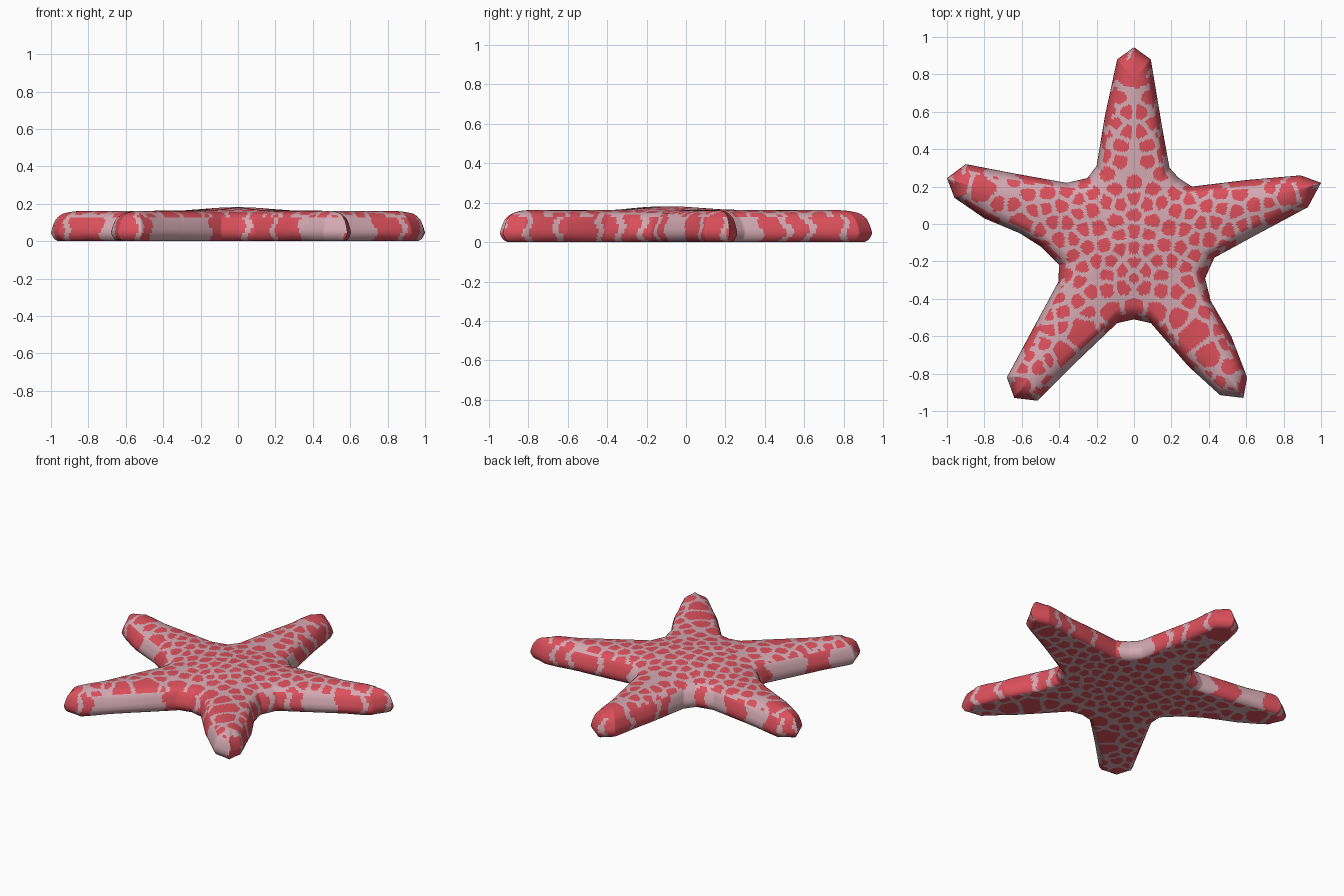
import bpy, bmesh, math, random
from mathutils import Vector, kdtree

if "Cube" in bpy.data.objects:
    bpy.data.objects.remove(bpy.data.objects["Cube"])

random.seed(7)
CENTER = Vector((0.0, -0.08))
# each arm: end of its ridge, then its outline from valley to valley (clockwise)
ARMS = [
    ((0, 0.77), [(-.25, .245), (-.20, .31), (-.155, .58), (-.09, .88), (0, .945),
                 (.09, .88), (.15, .52), (.19, .30), (.24, .245)]),
    ((.82, .165), [(.24, .245), (.31, .20), (.60, .235), (.89, .26), (1.0, .22),
                   (.93, .09), (.65, -.06), (.43, -.18), (.38, -.29)]),
    ((.49, -.79), [(.38, -.29), (.41, -.41), (.52, -.60), (.605, -.82), (.585, -.93),
                   (.46, -.915), (.29, -.76), (.09, -.53), (0, -.51)]),
    ((-.54, -.80), [(0, -.51), (-.09, -.53), (-.30, -.73), (-.515, -.945), (-.64, -.93),
                    (-.68, -.82), (-.54, -.56), (-.405, -.31), (-.40, -.22)]),
    ((-.83, .19), [(-.40, -.22), (-.50, -.12), (-.61, -.05), (-.80, .03), (-.96, .14),
                   (-1.0, .245), (-.90, .32), (-.64, .27), (-.36, .22), (-.25, .245)]),
]
STEP = 0.008
INNER = 24


def material(name, rgb):
    m = bpy.data.materials.new(name)
    m.diffuse_color = (*rgb, 1)
    m.use_nodes = True
    m.node_tree.nodes["Principled BSDF"].inputs["Base Color"].default_value = m.diffuse_color
    return m


def ridge_height(r):
    if r < .25:
        return .182 - .017 * r / .25
    return .165 - .003 * min(1, (r - .25) / .3)


# rays from the ridge lines out to the dense outline
rays = []
arc = 0
for end, pts in ARMS:
    end = Vector(end)
    axis = (end - CENTER).normalized()
    length = (end - CENTER).length
    pts = [Vector(p) for p in pts]
    first = (pts[0] - CENTER).dot(axis)
    last = (pts[-1] - CENTER).dot(axis)
    for a, b in zip(pts, pts[1:]):
        n = max(1, round((b - a).length / STEP))
        for i in range(n):
            p = a.lerp(b, i / n)
            rel = p - CENTER
            valley = first if axis.cross(rel) > 0 else last
            s = (rel.dot(axis) - valley) / (length - valley)
            s = min(1, max(0, s))
            rays.append((p, CENTER + axis * length * s, length * s, arc))
            arc += (b - a).length / n

# spot centres: evenly scattered small spots, mirrored, plus large patches
sites = [Vector((0, y, 0)) for y in (.22, .135, .05, -.04, -.13, -.21, -.29)]
for _ in range(9000):
    p = Vector((random.uniform(0.037, 1.05), random.uniform(-1, 1), 0))
    if all((p - q).length > .071 for q in sites):
        sites.append(p)
sites += [Vector((-p.x, p.y, 0)) for p in sites if p.x > 0]
PATCHES = [((0, .86), .09), ((.95, .2), .06), ((-.95, .23), .06), ((.31, -.60), .06),
           ((-.27, -.60), .06), ((0, -.47), .03), ((.11, -.49), .03), ((-.11, -.49), .03),
           ((-.62, -.88), .03), ((-.60, .0), .03), ((.75, .02), .03), ((-.82, .2), .04),
           ((.82, .16), .03), ((.24, -.52), .03), ((-.36, -.70), .04), ((.38, -.69), .04)]
PATCHES = [(Vector((*c, 0)), r) for c, r in PATCHES]
sites = [p for p in sites if all((p - c).length > r + .045 for c, r in PATCHES)]
tree = kdtree.KDTree(len(sites))
for i, p in enumerate(sites):
    tree.insert(p, i)
tree.balance()

# blotches along the rim
blotches = []
pos = 0
while pos < arc:
    w = random.uniform(.10, .24)
    blotches.append((pos, pos + w, random.random() < .78))
    pos += w


def is_spot(c, inset, along):
    if inset < .036:
        a = along + .015 * math.sin(c.z * 55 + along * 9)
        for lo, hi, red in blotches:
            if lo <= a < hi:
                return red and min(a - lo, hi - a) > .018
        return True
    q = Vector((c.x, c.y, 0))
    d = [f[2] for f in tree.find_n(q, 2)] + [(q - p).length - r for p, r in PATCHES]
    d.sort()
    return d[0] < .043 and d[1] - d[0] > .021


def section(p, s, r, top):
    """Points from the rim inward to the ridge, as (position, inset)."""
    w = (p - s).length
    k = min(1, w / .14)
    if top:
        prof = [(0, .045), (.007, .07), (.015, .092), (.026, .115), (.038, .128),
                (.054, .14), (.07, .148)]
        h = ridge_height(r)
    else:
        prof = [(0, .045), (.009, .026), (.02, .01), (.036, .002), (.05, 0)]
        h = 0
    out = [(d * k, z) for d, z in prof]
    d0, z0 = out[-1]
    for i in range(1, INNER + 1):
        u = i / INNER
        out.append((d0 + (w - d0) * u, z0 + (h - z0) * (1 - (1 - u) ** 2)))
    return [((*p.lerp(s, d / w), z), d) for d, z in out]


bm = bmesh.new()
for top in (True, False):
    rows = []
    for p, s, r, along in rays:
        rows.append(([(bm.verts.new(co), d) for co, d in section(p, s, r, top)], along))
    for i, (row, along) in enumerate(rows):
        nxt = rows[(i + 1) % len(rows)][0]
        for j in range(len(row) - 1):
            quad = [row[j][0], nxt[j][0], nxt[j + 1][0], row[j + 1][0]]
            f = bm.faces.new(quad if not top else quad[::-1])
            f.smooth = True
            c = sum((v.co for v in quad), Vector()) / 4
            f.material_index = int(is_spot(c, (row[j][1] + row[j + 1][1]) / 2, along))
bmesh.ops.remove_doubles(bm, verts=bm.verts, dist=1e-5)
bmesh.ops.recalc_face_normals(bm, faces=bm.faces)

mesh = bpy.data.meshes.new("starfish_body")
bm.to_mesh(mesh)
bm.free()
mesh.materials.append(material("pale pink skin", (.66, .40, .45)))
mesh.materials.append(material("coral red spots", (.72, .08, .105)))
body = bpy.data.objects.new("starfish_body", mesh)
bpy.context.collection.objects.link(body)
